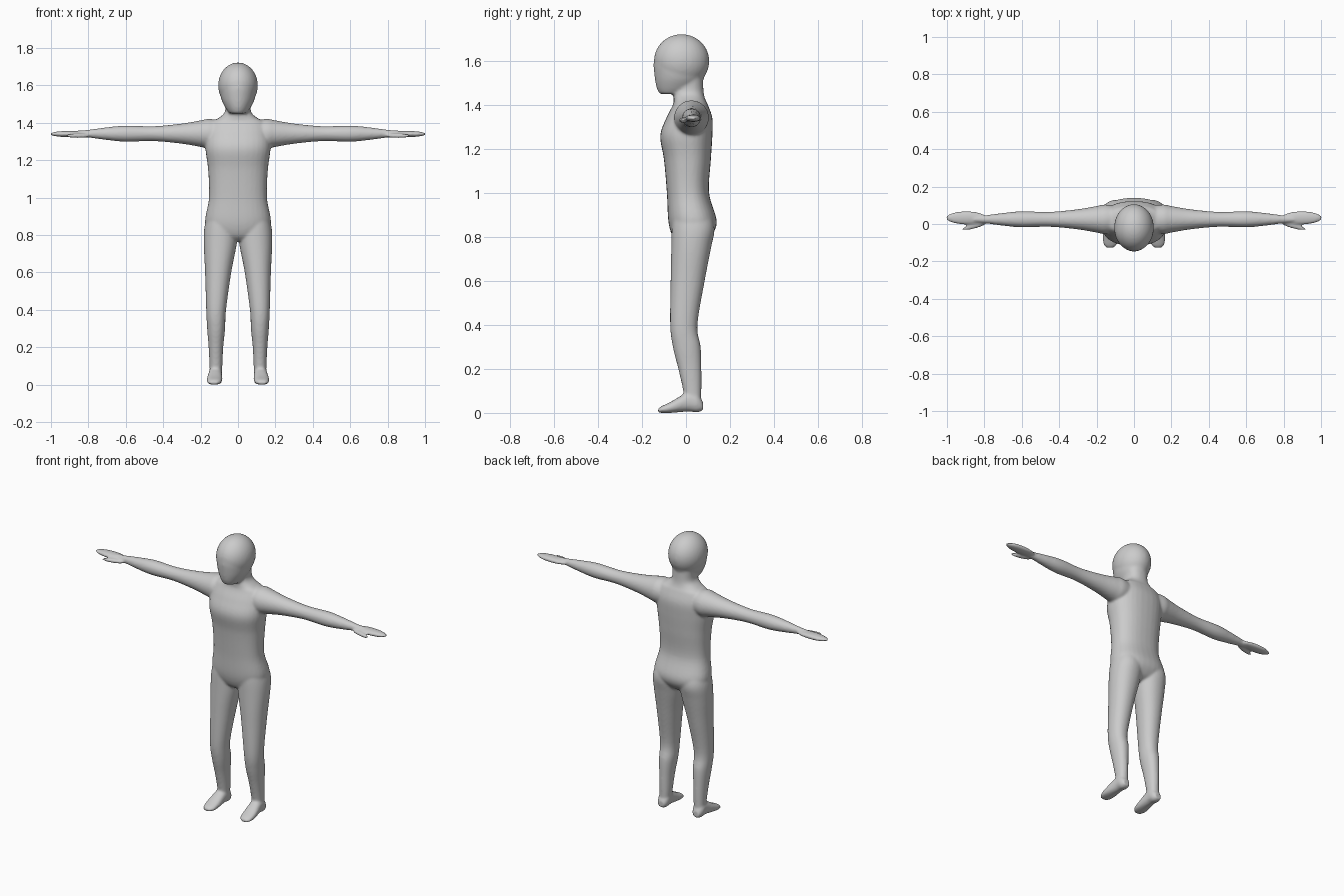
import bpy
import bmesh
import math
from mathutils import Matrix, Vector

default_cube = bpy.data.objects.get("Cube")
if default_cube:
    bpy.data.objects.remove(default_cube, do_unlink=True)

SIDES = 32
STEPS = 6
ARM_HEIGHT = 1.342
ARM_DEPTH = 0.025


def section(at, half, low, high, centre=0.0):
    """Oval outline: position along the part, half width, and its two limits."""
    return Vector((at, half, low, high, centre))


def arm_section(reach, radius):
    return section(at=reach, half=radius, low=ARM_HEIGHT - radius,
                   high=ARM_HEIGHT + radius, centre=ARM_DEPTH)


def catmull(before, start, end, after, t):
    """Smooth blend between two neighbouring outlines."""
    bend = 2 * before - 5 * start + 4 * end - after
    twist = 3 * start - before - 3 * end + after
    return start + ((end - before) * t + bend * t ** 2 + twist * t ** 3) / 2


def refine(sections):
    padded = [sections[0]] + sections + [sections[-1]]
    fine = []
    for i in range(len(sections) - 1):
        fine += [catmull(*padded[i:i + 4], k / STEPS) for k in range(STEPS)]
    return fine + [sections[-1]]


def signed_power(value, power):
    return math.copysign(abs(value) ** power, value)


def place(axis, across, limit, along):
    """Turn outline coordinates into a point for a part running along axis."""
    if axis == "x":
        return Vector((along, across, limit))
    if axis == "y":
        return Vector((across, along, limit))
    return Vector((across, limit, along))


def mirrored_sides(mirror):
    return (1, -1) if mirror else (1,)


def loft(bm, axis, sections, mirror=False, square=1.0):
    """Closed tube through the outlines; square below one is boxier."""
    for side in mirrored_sides(mirror):
        rings = []
        for along, half, low, high, centre in refine(sections):
            ring = []
            for i in range(SIDES):
                angle = math.tau * i / SIDES
                across = centre + half * signed_power(math.cos(angle), square)
                reach = (high - low) / 2 * signed_power(math.sin(angle), square)
                point = place(axis, across, (low + high) / 2 + reach, along)
                point.x *= side
                ring.append(bm.verts.new(point))
            rings.append(ring)
        for lower, upper in zip(rings, rings[1:]):
            for i in range(SIDES):
                j = (i + 1) % SIDES
                bm.faces.new((lower[i], lower[j], upper[j], upper[i]))
        bm.faces.new(rings[0])
        bm.faces.new(rings[-1])


def ellipsoid(bm, centre, radii, mirror=False, turn=0.0):
    """Stretched ball, optionally turned about the vertical and mirrored."""
    for side in mirrored_sides(mirror):
        matrix = (Matrix.Diagonal((side, 1, 1, 1)) @ Matrix.Translation(centre)
                  @ Matrix.Rotation(turn, 4, "Z")
                  @ Matrix.Diagonal((*radii, 1)))
        bmesh.ops.create_uvsphere(bm, u_segments=SIDES, v_segments=SIDES,
                                  radius=1, matrix=matrix)


bm = bmesh.new()

# Torso and neck, from crotch upward
loft(bm, "z", [
    section(at=0.77, half=0.07, low=-0.03, high=0.06),
    section(at=0.8, half=0.14, low=-0.06, high=0.11),
    section(at=0.87, half=0.176, low=-0.08, high=0.14),
    section(at=1.0, half=0.155, low=-0.087, high=0.105),
    section(at=1.15, half=0.16, low=-0.1, high=0.113),
    section(at=1.26, half=0.174, low=-0.117, high=0.12),
    section(at=1.34, half=0.17, low=-0.09, high=0.12),
    section(at=1.4, half=0.15, low=-0.06, high=0.1),
    section(at=1.425, half=0.105, low=-0.056, high=0.088),
    section(at=1.46, half=0.07, low=-0.058, high=0.08),
    section(at=1.53, half=0.07, low=-0.05, high=0.077),
], square=0.85)

# Skull, with the face and jaw below it
ellipsoid(bm, centre=(0, -0.02, 1.6), radii=(0.106, 0.126, 0.122))
loft(bm, "z", [
    section(at=1.45, half=0.045, low=-0.12, high=0),
    section(at=1.48, half=0.067, low=-0.134, high=0.05),
    section(at=1.53, half=0.09, low=-0.143, high=0.085),
    section(at=1.6, half=0.1, low=-0.146, high=0.1),
    section(at=1.66, half=0.09, low=-0.12, high=0.08),
])

# Legs, from ankle to hip
loft(bm, "z", [
    section(at=0.02, half=0.03, low=-0.005, high=0.068, centre=0.12),
    section(at=0.1, half=0.034, low=-0.013, high=0.07, centre=0.118),
    section(at=0.2, half=0.039, low=-0.035, high=0.07, centre=0.118),
    section(at=0.3, half=0.048, low=-0.06, high=0.067, centre=0.117),
    section(at=0.4, half=0.053, low=-0.072, high=0.052, centre=0.117),
    section(at=0.6, half=0.07, low=-0.07, high=0.085, centre=0.106),
    section(at=0.75, half=0.088, low=-0.067, high=0.114, centre=0.095),
    section(at=0.84, half=0.09, low=-0.065, high=0.13, centre=0.09),
    section(at=0.92, half=0.075, low=-0.06, high=0.11, centre=0.085),
], mirror=True, square=0.93)

# Feet, from toe to heel
loft(bm, "y", [
    section(at=-0.127, half=0.02, low=0, high=0.02, centre=0.128),
    section(at=-0.11, half=0.035, low=0, high=0.031, centre=0.127),
    section(at=-0.07, half=0.042, low=0, high=0.05, centre=0.126),
    section(at=0.01, half=0.036, low=0.006, high=0.095, centre=0.121),
    section(at=0.05, half=0.035, low=0.002, high=0.09, centre=0.12),
    section(at=0.077, half=0.022, low=0.01, high=0.05, centre=0.12),
], mirror=True, square=0.9)

# Arms, from inside the shoulder to the wrist
loft(bm, "x", [
    arm_section(reach=0.06, radius=0.065),
    arm_section(reach=0.15, radius=0.079),
    arm_section(reach=0.2, radius=0.071),
    arm_section(reach=0.3, radius=0.054),
    arm_section(reach=0.45, radius=0.04),
    arm_section(reach=0.6, radius=0.043),
    arm_section(reach=0.7, radius=0.034),
    arm_section(reach=0.8, radius=0.021),
    arm_section(reach=0.86, radius=0.016),
], mirror=True)

# Flat mitten hands and thumbs
ellipsoid(bm, centre=(0.897, 0.033, 0.002 + ARM_HEIGHT - 0.004),
          radii=(0.11, 0.036, 0.017), mirror=True)
ellipsoid(bm, centre=(0.855, -0.012, 1.331),
          radii=(0.07, 0.013, 0.013), mirror=True, turn=-0.25)

bmesh.ops.recalc_face_normals(bm, faces=bm.faces)
mesh = bpy.data.meshes.new("body")
bm.to_mesh(mesh)
bm.free()
body = bpy.data.objects.new("body", mesh)
bpy.context.collection.objects.link(body)

# Fuse the parts into one skin and soften the joints
remesh = body.modifiers.new("fuse", "REMESH")
remesh.mode = "VOXEL"
remesh.voxel_size = 0.007
remesh.use_smooth_shade = True
soften = body.modifiers.new("soften", "SMOOTH")
soften.factor = 0.5
soften.iterations = 7

# Plain grey skin
grey = bpy.data.materials.new("plain grey")
grey.use_nodes = True
colour = (0.6, 0.6, 0.6, 1)
grey.diffuse_color = colour
grey.node_tree.nodes["Principled BSDF"].inputs["Base Color"].default_value = colour
mesh.materials.append(grey)
